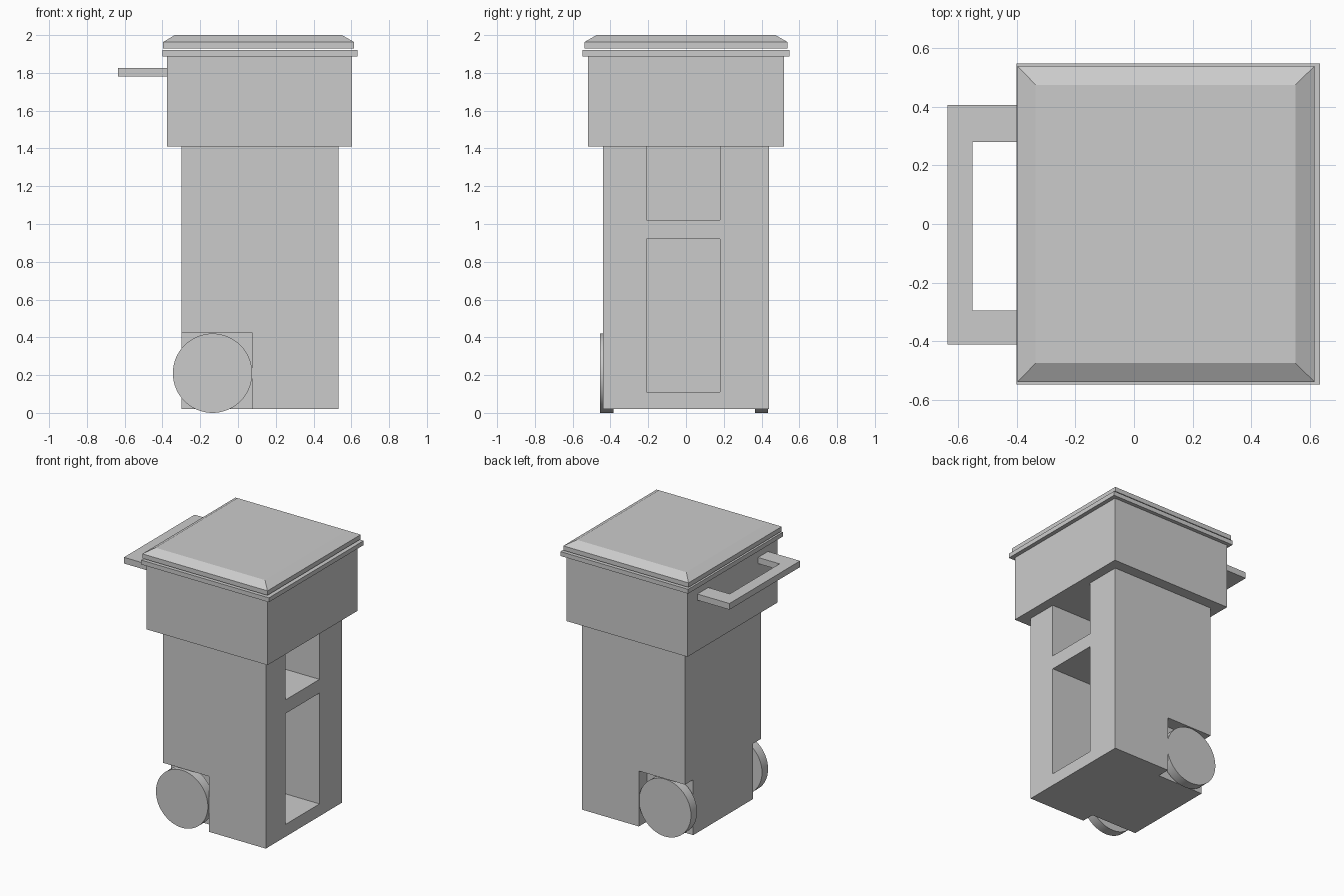
import bpy, bmesh, math
from mathutils import Vector

if "Cube" in bpy.data.objects:
    bpy.data.objects.remove(bpy.data.objects["Cube"])


def mesh_object(name, bm):
    bmesh.ops.recalc_face_normals(bm, faces=bm.faces)
    me = bpy.data.meshes.new(name)
    bm.to_mesh(me)
    bm.free()
    ob = bpy.data.objects.new(name, me)
    bpy.context.collection.objects.link(ob)
    return ob


def box(name, x, y, z):
    bm = bmesh.new()
    bmesh.ops.create_cube(bm, size=1)
    for v in bm.verts:
        v.co = Vector([r[0] if c < 0 else r[1] for c, r in zip(v.co, (x, y, z))])
    return mesh_object(name, bm)


def prism(name, pts, z0, z1):
    bm = bmesh.new()
    face = bm.faces.new([bm.verts.new((x, y, z0)) for x, y in pts])
    ext = bmesh.ops.extrude_face_region(bm, geom=[face])
    top = [g for g in ext["geom"] if isinstance(g, bmesh.types.BMVert)]
    bmesh.ops.translate(bm, vec=(0, 0, z1 - z0), verts=top)
    return mesh_object(name, bm)


def cut(target, cutter):
    mod = target.modifiers.new("cut", "BOOLEAN")
    mod.operation = "DIFFERENCE"
    mod.solver = "EXACT"
    mod.object = cutter
    bpy.context.view_layer.objects.active = target
    bpy.ops.object.modifier_apply(modifier=mod.name)
    bpy.data.objects.remove(cutter)


# Lower body with two front openings and a notch for each wheel
body = box("lower_body", (-0.30, 0.533), (-0.44, 0.44), (0.02, 1.41))
for z in ((0.11, 0.92), (1.02, 1.5)):
    cut(body, box("opening_cutter", (0.12, 0.7), (-0.21, 0.18), z))
for y in ((-0.6, -0.345), (0.345, 0.6)):
    cut(body, box("notch_cutter", (-0.5, 0.073), y, (-0.1, 0.425)))

# Wider upper body and its rim
box("upper_body", (-0.376, 0.603), (-0.52, 0.52), (1.41, 1.888))
box("rim", (-0.40, 0.633), (-0.547, 0.547), (1.888, 1.92))

# Lid with a sloped top edge
lid = box("lid", (-0.397, 0.615), (-0.538, 0.538), (1.93, 1.963))
bm = bmesh.new()
bm.from_mesh(lid.data)
top = [f for f in bm.faces if f.normal.z > 0.9]
new_top = bmesh.ops.extrude_face_region(bm, geom=top)
bmesh.ops.delete(bm, geom=top, context="FACES_ONLY")
for v in (g for g in new_top["geom"] if isinstance(g, bmesh.types.BMVert)):
    v.co = (-0.335 if v.co.x < 0 else 0.55, math.copysign(0.474, v.co.y), 2.0)
bm.to_mesh(lid.data)
bm.free()

# U-shaped push handle at the back
prism("handle", [(-0.37, -0.41), (-0.635, -0.41), (-0.635, 0.405), (-0.37, 0.405),
                 (-0.37, 0.28), (-0.55, 0.28), (-0.55, -0.295), (-0.37, -0.295)],
      1.78, 1.825)

# Wheels and axle
def cylinder(name, radius, y0, y1, sides):
    bpy.ops.mesh.primitive_cylinder_add(vertices=sides, radius=radius, depth=y1 - y0,
                                        location=(-0.135, (y0 + y1) / 2, 0.21),
                                        rotation=(math.pi / 2, 0, 0))
    ob = bpy.context.object
    ob.name = name
    bpy.ops.object.shade_smooth_by_angle()


cylinder("wheel_right", 0.21, -0.455, -0.385, 64)
cylinder("wheel_left", 0.21, 0.365, 0.435, 64)
cylinder("axle", 0.03, -0.39, 0.37, 16)
